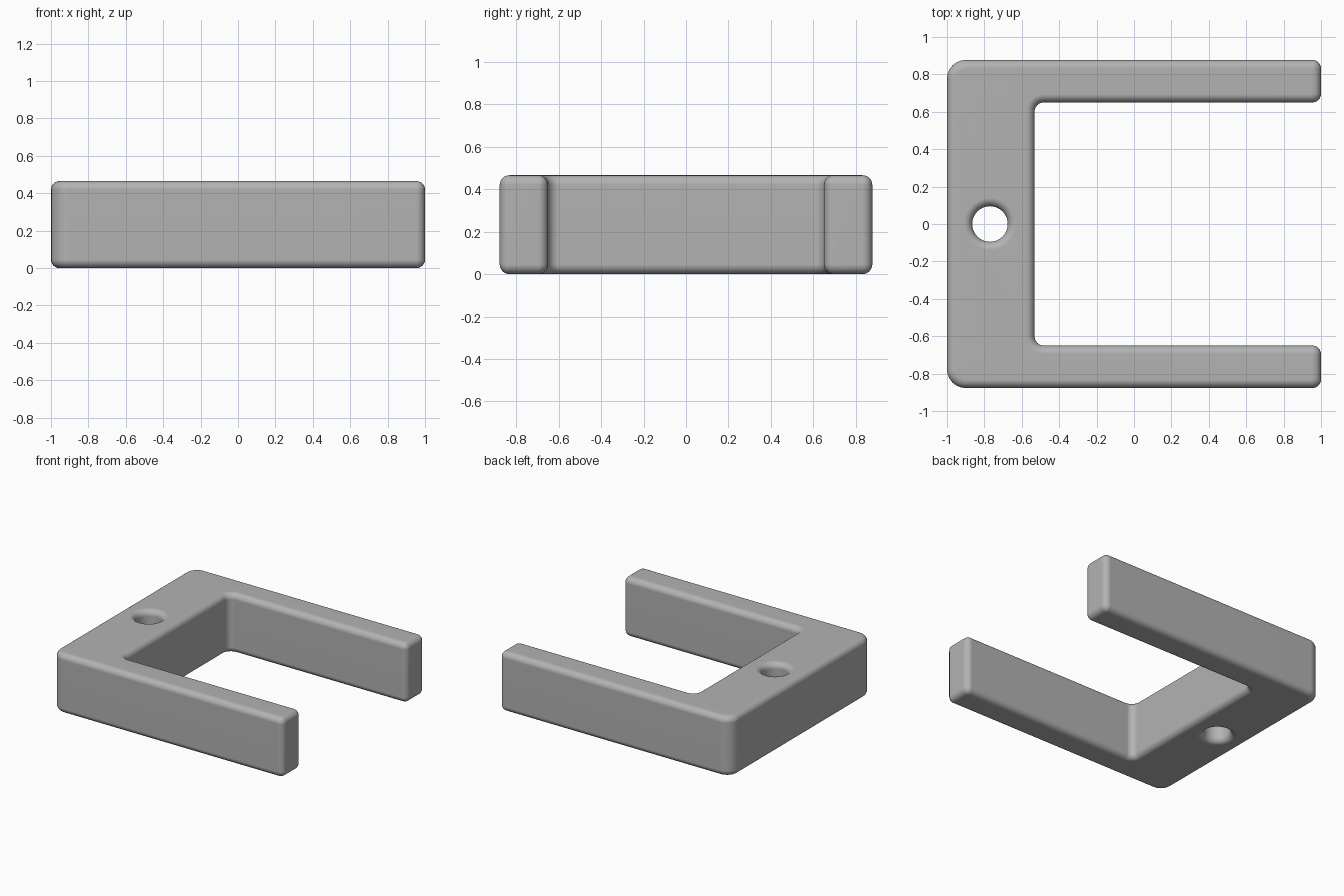
import bpy, bmesh
from math import cos, sin, pi

if "Cube" in bpy.data.objects:
    bpy.data.objects.remove(bpy.data.objects["Cube"])

HEIGHT, ROUND = 0.465, 0.045
STEPS = 6
HOLE_X, HOLE_R = -0.77, 0.095

# Corner rounding of the U outline, counter-clockwise:
# arc centre x, y, radius, start angle in quarter turns, turn (-1 = inner corner)
R_BACK, R_TIP, R_IN = 0.1, 0.046, 0.05
OUT_Y, IN_Y, IN_X = 0.877, 0.65, -0.532
CORNERS = [
    (-1 + R_BACK, -OUT_Y + R_BACK, R_BACK, 2, 1),
    (1 - R_TIP, -OUT_Y + R_TIP, R_TIP, 3, 1),
    (1 - R_TIP, -IN_Y - R_TIP, R_TIP, 0, 1),
    (IN_X + R_IN, -IN_Y + R_IN, R_IN, 3, -1),
    (IN_X + R_IN, IN_Y - R_IN, R_IN, 2, -1),
    (1 - R_TIP, IN_Y + R_TIP, R_TIP, 3, 1),
    (1 - R_TIP, OUT_Y - R_TIP, R_TIP, 0, 1),
    (-1 + R_BACK, OUT_Y - R_BACK, R_BACK, 1, 1),
]


def outline(inset):
    """U outline moved inward by inset."""
    pts = []
    for cx, cy, r, start, turn in CORNERS:
        r -= turn * inset
        for i in range(STEPS + 1):
            a = (start + turn * i / STEPS) * pi / 2
            pts.append((cx + r * cos(a), cy + r * sin(a)))
    return pts


def hole(inset):
    """Hole outline, widened by inset and wound the other way."""
    n = 48
    return [(HOLE_X + (HOLE_R + inset) * cos(2 * pi * i / n),
             -(HOLE_R + inset) * sin(2 * pi * i / n)) for i in range(n)]


# Edge profile from bottom to top: (inset, height) with rounded ends
quarter = [(ROUND * (1 - sin(a)), ROUND * (1 - cos(a)))
           for a in (i * pi / 2 / STEPS for i in range(STEPS + 1))]
profile = quarter + [(d, HEIGHT - z) for d, z in reversed(quarter)]

# Walls of the outside and of the hole
bm = bmesh.new()
rims = {0: [], 1: []}
for shape in (outline, hole):
    rings = [[bm.verts.new((x, y, z)) for x, y in shape(d)] for d, z in profile]
    for low, high in zip(rings, rings[1:]):
        for i in range(len(low)):
            j = (i + 1) % len(low)
            bm.faces.new((low[i], low[j], high[j], high[i]))
    for side, ring in ((0, rings[0]), (1, rings[-1])):
        rims[side] += [bm.edges.get((ring[i - 1], ring[i])) for i in range(len(ring))]

# Flat top and bottom
for side in rims:
    bmesh.ops.triangle_fill(bm, edges=rims[side], use_beauty=True,
                            normal=(0, 0, 1 if side else -1))
bmesh.ops.recalc_face_normals(bm, faces=bm.faces[:])

mesh = bpy.data.meshes.new("u_bracket")
bm.to_mesh(mesh)
bm.free()
bracket = bpy.data.objects.new("u_bracket", mesh)
bpy.context.collection.objects.link(bracket)

# Plain grey material
grey = bpy.data.materials.new("grey")
grey.use_nodes = True
color = (0.45, 0.45, 0.45, 1)
grey.diffuse_color = color
grey.node_tree.nodes["Principled BSDF"].inputs["Base Color"].default_value = color
mesh.materials.append(grey)

# Smooth rounded edges, flat faces kept flat
bpy.ops.object.select_all(action="DESELECT")
bracket.select_set(True)
bpy.context.view_layer.objects.active = bracket
bpy.ops.object.shade_smooth_by_angle(angle=pi / 6)
weighted = bracket.modifiers.new("weighted_normals", "WEIGHTED_NORMAL")
weighted.keep_sharp = True
